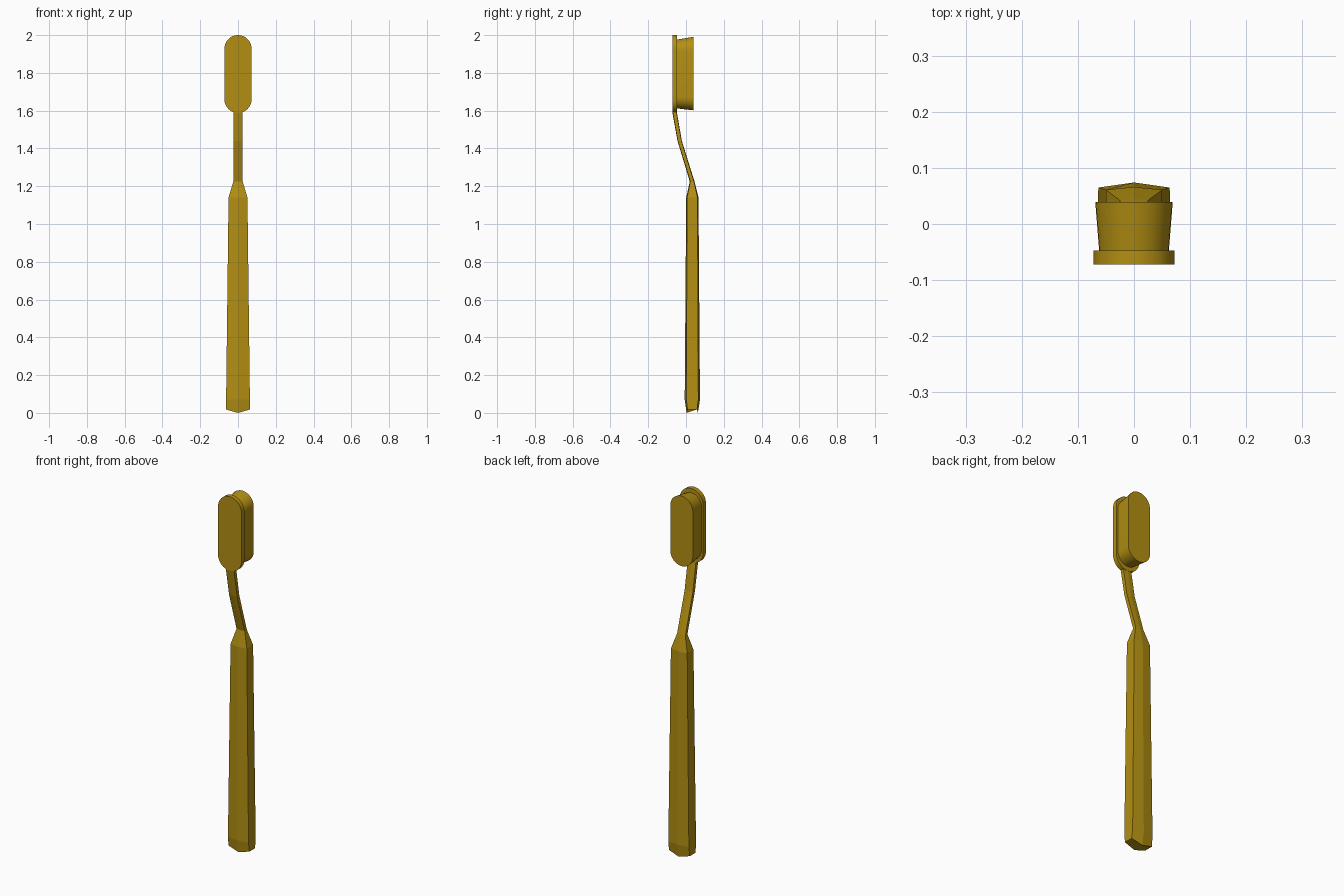
import bpy, bmesh, math

cube = bpy.data.objects.get("Cube")
if cube:
    bpy.data.objects.remove(cube, do_unlink=True)

gold = bpy.data.materials.new("dark gold")
gold.use_nodes = True
colour = (0.45, 0.275, 0.006, 1)
gold.diffuse_color = colour
gold.node_tree.nodes["Principled BSDF"].inputs["Base Color"].default_value = colour


def loft(name, rings, smooth=False):
    """Skin a list of equal-length point rings and cap both ends."""
    bm = bmesh.new()
    loops = [[bm.verts.new(p) for p in ring] for ring in rings]
    for a, b in zip(loops, loops[1:]):
        for i in range(len(a)):
            j = (i + 1) % len(a)
            bm.faces.new((a[i], a[j], b[j], b[i]))
    bm.faces.new(loops[0])
    bm.faces.new(loops[-1])
    bmesh.ops.recalc_face_normals(bm, faces=bm.faces)
    mesh = bpy.data.meshes.new(name)
    bm.to_mesh(mesh)
    bm.free()
    mesh.materials.append(gold)
    obj = bpy.data.objects.new(name, mesh)
    bpy.context.collection.objects.link(obj)
    if smooth:
        bpy.ops.object.select_all(action="DESELECT")
        obj.select_set(True)
        bpy.context.view_layer.objects.active = obj
        bpy.ops.object.shade_smooth_by_angle(angle=math.radians(30))
    return obj


def hexagon(z, half_width, front, back, ridge, drop=0):
    """Flat-sided section with a shallow ridge at front and back."""
    w = half_width
    return [(-w, front + ridge, z), (0, front, z - drop), (w, front + ridge, z),
            (w, back - ridge, z), (0, back, z - drop), (-w, back - ridge, z)]


def stadium(y, radius, low, high, steps=16):
    """Upright rounded slot outline at depth y."""
    ring = []
    for centre, start in ((high - radius, 0), (low + radius, math.pi)):
        for i in range(steps + 1):
            a = start + math.pi * i / steps
            ring.append((radius * math.cos(a), y, centre + radius * math.sin(a)))
    return ring


# Handle, shoulder and bent neck in one skin
loft("handle_and_neck", [
    hexagon(0.018, 0.064, 0.003, 0.063, 0.005, 0.018),
    hexagon(0.07, 0.063, -0.007, 0.074, 0.009),
    hexagon(1.14, 0.050, 0.001, 0.066, 0.005),
    hexagon(1.225, 0.025, 0.020, 0.045, 0.003),
    hexagon(1.44, 0.025, -0.045, -0.022, 0.002),
    hexagon(1.59, 0.025, -0.072, -0.048, 0.002),
    hexagon(1.61, 0.025, -0.071, -0.048, 0.001),
])

# Head plate
loft("head_plate", [stadium(-0.072, 0.072, 1.588, 2.0),
                    stadium(-0.047, 0.072, 1.588, 2.0)], True)

# Bristle block, flaring towards its tip
loft("bristles", [stadium(-0.049, 0.062, 1.612, 1.976),
                  stadium(0.039, 0.069, 1.602, 1.991)], True)
